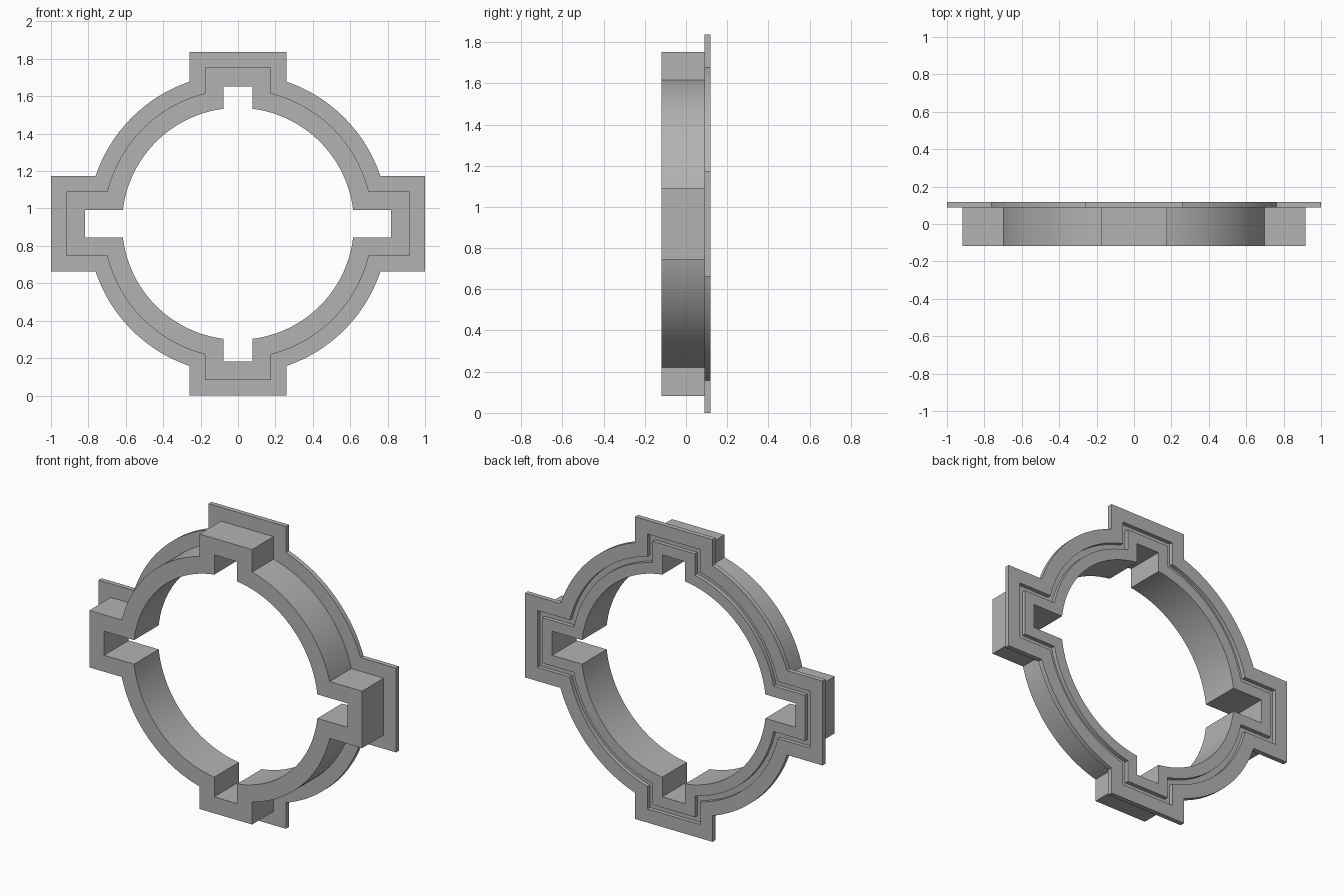
import bpy, bmesh, math

cube = bpy.data.objects.get("Cube")
if cube:
    bpy.data.objects.remove(cube, do_unlink=True)

grey = bpy.data.materials.new("plain_grey")
grey.use_nodes = True
colour = (0.45, 0.45, 0.45, 1)
grey.diffuse_color = colour
grey.node_tree.nodes["Principled BSDF"].inputs["Base Color"].default_value = colour

CENTRE_Z = 0.918
ARC_STEPS = 24


def outline(d):
    """Circle with four square tabs, grown outwards by d."""
    r, wx, wz = 0.62 + d, 0.077 + d, 0.073 + d
    tab_x, tab_z = 0.817 + d, 0.735 + d
    start, end = math.asin(wz / r), math.acos(wx / r)
    quarter = [(tab_x, wz)]
    for i in range(ARC_STEPS + 1):
        a = start + (end - start) * i / ARC_STEPS
        quarter.append((r * math.cos(a), r * math.sin(a)))
    quarter.append((wx, tab_z))
    half = quarter + [(-x, z) for x, z in reversed(quarter)]
    return half + [(x, -z) for x, z in reversed(half)]


# Cross-section as (outward offset, depth): body, flange and rear groove
section = [(0, -0.118), (0.1, -0.118), (0.1, 0.089), (0.183, 0.089),
           (0.183, 0.118), (0.1, 0.118), (0.1, 0.094), (0.065, 0.094),
           (0.065, 0.118), (0, 0.118)]

# Sweep the section around the outline
bm = bmesh.new()
rings = [[bm.verts.new((x, y, CENTRE_Z + z)) for x, z in outline(d)]
         for d, y in section]
for a, b in zip(rings, rings[1:] + rings[:1]):
    n = len(a)
    for i in range(n):
        j = (i + 1) % n
        bm.faces.new((a[i], a[j], b[j], b[i]))
bmesh.ops.recalc_face_normals(bm, faces=bm.faces)

mesh = bpy.data.meshes.new("tabbed_ring")
bm.to_mesh(mesh)
bm.free()
mesh.materials.append(grey)
ring = bpy.data.objects.new("tabbed_ring", mesh)
bpy.context.collection.objects.link(ring)

# Smooth arcs, sharp corners
bpy.context.view_layer.objects.active = ring
ring.select_set(True)
bpy.ops.object.shade_smooth_by_angle(angle=math.radians(30))
